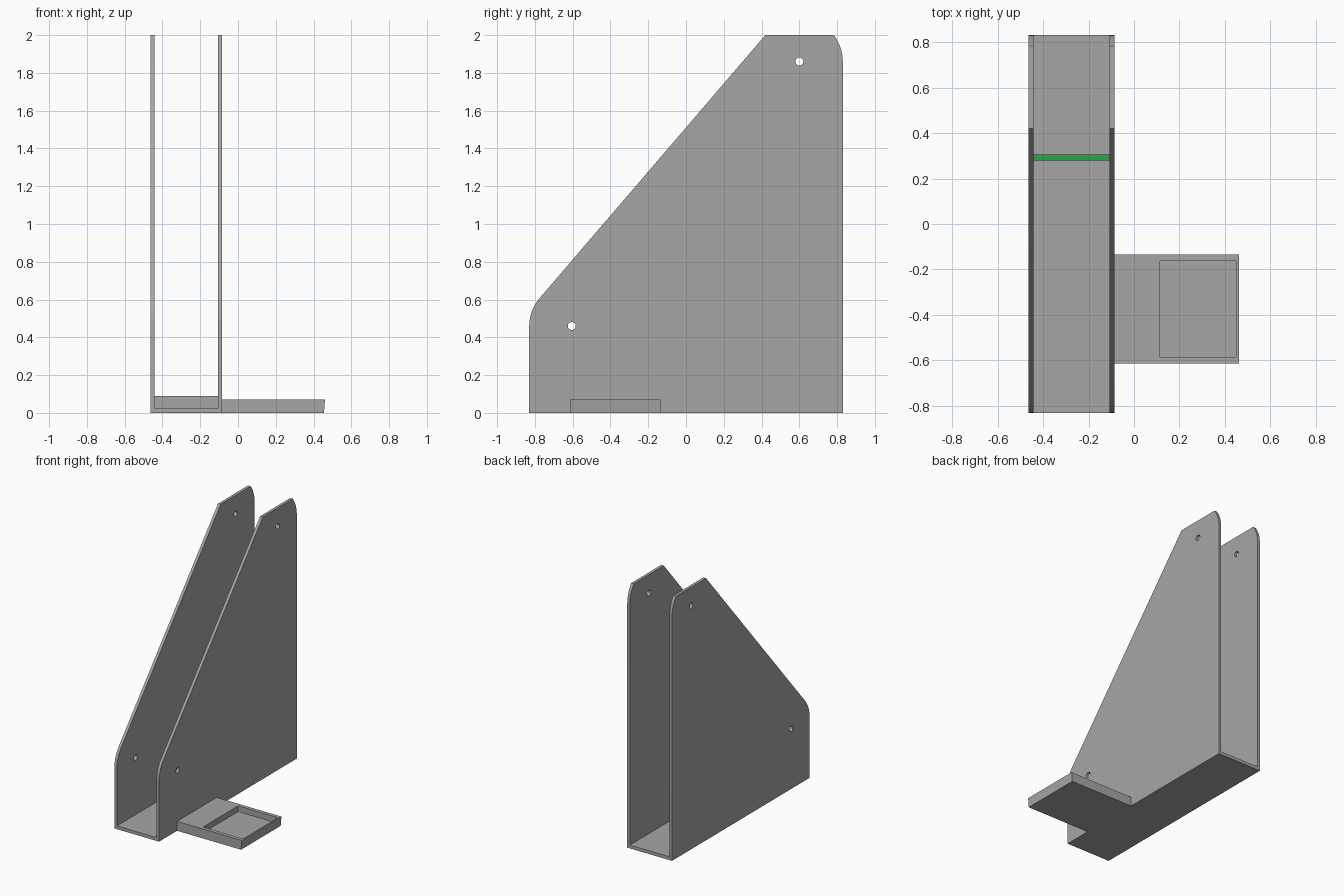
import bpy, bmesh, math
from mathutils import Matrix

if "Cube" in bpy.data.objects:
    bpy.data.objects.remove(bpy.data.objects["Cube"])


def material(name, rgb):
    m = bpy.data.materials.new(name)
    m.diffuse_color = (*rgb, 1)
    m.use_nodes = True
    m.node_tree.nodes["Principled BSDF"].inputs["Base Color"].default_value = m.diffuse_color
    return m


grey = material("grey", (0.38, 0.38, 0.38))
green = material("green", (0.02, 0.39, 0.065))


def add(name, mesh, *mats):
    ob = bpy.data.objects.new(name, mesh)
    bpy.context.collection.objects.link(ob)
    for m in mats:
        mesh.materials.append(m)
    return ob


def arc(cx, cy, r, a0, a1, n):
    """Points on an arc, angles in degrees."""
    angles = [math.radians(a0 + (a1 - a0) * i / n) for i in range(n + 1)]
    return [(cx + r * math.cos(a), cy + r * math.sin(a)) for a in angles]


def rect(x0, x1, y0, y1, z):
    return [(x0, y0, z), (x1, y0, z), (x1, y1, z), (x0, y1, z)]


def box(name, x, y, z, *mats):
    bm = bmesh.new()
    bmesh.ops.create_cube(bm, size=1)
    for v in bm.verts:
        v.co = [lo if c < 0 else hi for c, (lo, hi) in zip(v.co, (x, y, z))]
    if len(mats) > 1:  # second colour on the top face
        bm.normal_update()
        for f in bm.faces:
            f.material_index = int(f.normal.z > 0.9)
    mesh = bpy.data.meshes.new(name)
    bm.to_mesh(mesh)
    bm.free()
    return add(name, mesh, *mats)


# Side wall profile in (y, z), with rounded corners around two pin holes
TOP, LOW = (0.60, 1.86), (-0.605, 0.46)
outline = [(-0.83, 0), (0.83, 0)]
outline += arc(*TOP, 0.23, 0, 37.5, 10) + [(0.42, 2.0)]
outline += arc(*LOW, 0.225, 139.6, 180, 10)
holes = [arc(*c, 0.021, 0, 345, 23) for c in (TOP, LOW)]


def side_wall(name, x0, x1):
    cu = bpy.data.curves.new(name + "_profile", 'CURVE')
    cu.dimensions = '2D'
    cu.fill_mode = 'BOTH'
    cu.extrude = (x1 - x0) / 2
    for pts in [outline] + holes:
        s = cu.splines.new('POLY')
        s.points.add(len(pts) - 1)
        for p, (a, b) in zip(s.points, pts):
            p.co = (a, b, 0, 1)
        s.use_cyclic_u = True
    tmp = bpy.data.objects.new(name + "_profile", cu)
    mesh = bpy.data.meshes.new_from_object(tmp)
    bpy.data.objects.remove(tmp)
    bpy.data.curves.remove(cu)
    # profile plane becomes y-z, thickness runs along x
    mesh.transform(Matrix(((0, 0, 1, (x0 + x1) / 2), (1, 0, 0, 0),
                           (0, 1, 0, 0), (0, 0, 0, 1))))
    bm = bmesh.new()
    bm.from_mesh(mesh)
    bmesh.ops.remove_doubles(bm, verts=bm.verts, dist=1e-5)
    bmesh.ops.recalc_face_normals(bm, faces=bm.faces)
    bm.to_mesh(mesh)
    bm.free()
    mesh.materials.clear()
    mesh.shade_smooth()
    mesh.set_sharp_from_angle(angle=math.radians(30))
    return add(name, mesh, grey)


side_wall("left_wall", -0.463, -0.441)
side_wall("right_wall", -0.107, -0.085)

# Floor of the channel and the low cross rib with its coloured top
box("floor", (-0.441, -0.107), (-0.83, 0.83), (0, 0.025), grey)
box("cross_rib", (-0.441, -0.107), (0.28, 0.305), (0.025, 0.09), grey, green)

# Side tray with a shallow recess, made from stacked rings
rings = [rect(-0.085, 0.455, -0.613, -0.135, 0),
         rect(-0.085, 0.461, -0.613, -0.135, 0.072),
         rect(0.115, 0.449, -0.585, -0.162, 0.072),
         rect(0.115, 0.449, -0.585, -0.162, 0.028)]
bm = bmesh.new()
loops = [[bm.verts.new(p) for p in r] for r in rings]
for a, b in zip(loops, loops[1:]):
    for i in range(4):
        j = (i + 1) % 4
        bm.faces.new((a[i], a[j], b[j], b[i]))
bm.faces.new(loops[0][::-1])
bm.faces.new(loops[-1])
bmesh.ops.recalc_face_normals(bm, faces=bm.faces)
tray_mesh = bpy.data.meshes.new("side_tray")
bm.to_mesh(tray_mesh)
bm.free()
add("side_tray", tray_mesh, grey)
